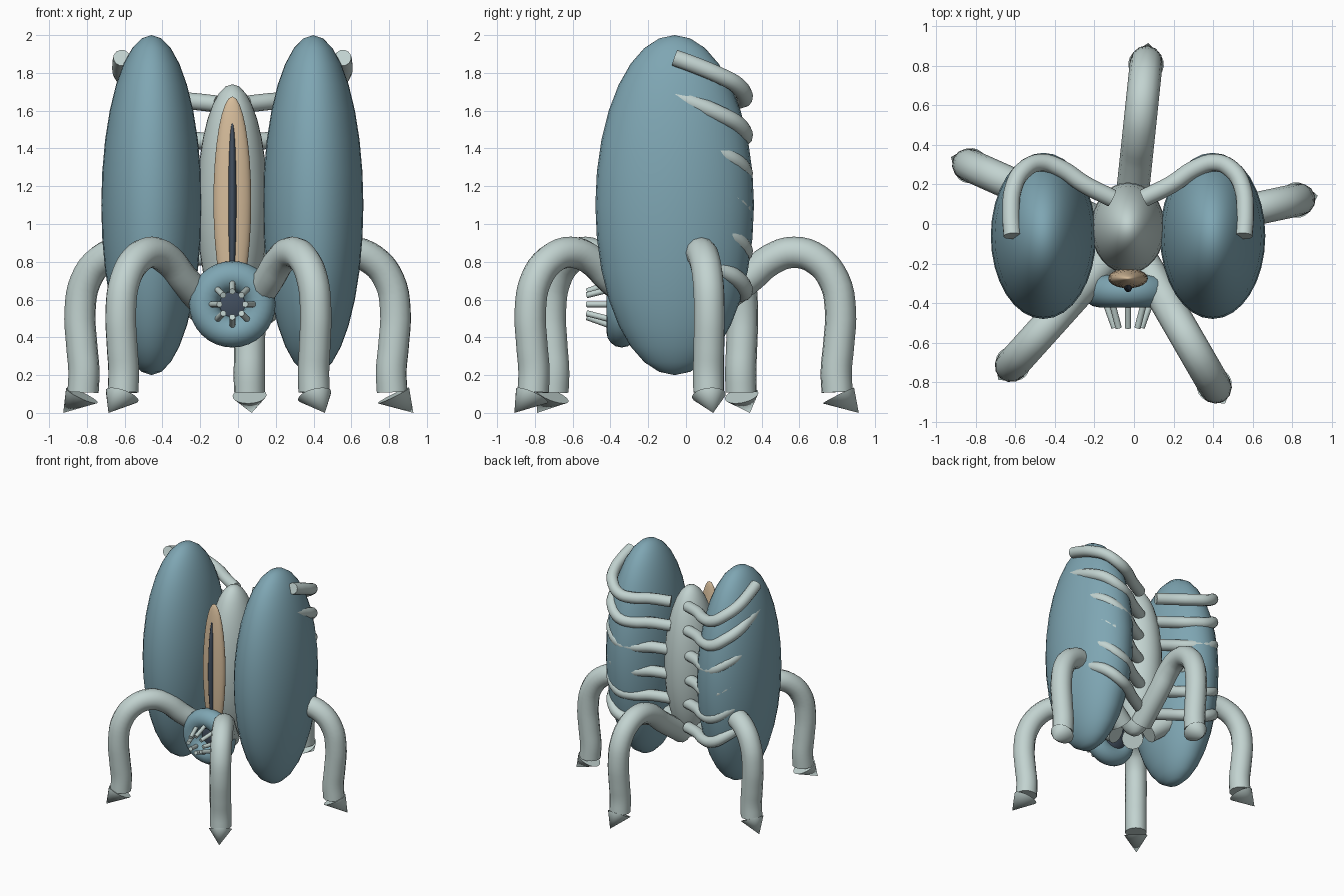
import bpy, bmesh, math
from mathutils import Vector

if "Cube" in bpy.data.objects:
    bpy.data.objects.remove(bpy.data.objects["Cube"])

CX = -0.03  # symmetry axis of the creature


def material(name, rgb):
    m = bpy.data.materials.new(name)
    m.diffuse_color = (*rgb, 1)
    m.use_nodes = True
    m.node_tree.nodes["Principled BSDF"].inputs["Base Color"].default_value = m.diffuse_color
    return m


PALE = material("pale_grey_green", (0.54, 0.65, 0.63))
BLUE = material("dusty_blue", (0.21, 0.38, 0.45))
TAN = material("tan", (0.68, 0.51, 0.33))
DARK = material("dark_slate", (0.055, 0.078, 0.115))


def finish(ob, name, mat):
    ob.name = name
    ob.data.materials.clear()
    ob.data.materials.append(mat)
    bpy.ops.object.select_all(action='DESELECT')
    ob.select_set(True)
    bpy.context.view_layer.objects.active = ob
    bpy.ops.object.shade_smooth_by_angle(angle=math.radians(40))
    return ob


def ellipsoid(name, loc, radii, mat):
    bpy.ops.mesh.primitive_uv_sphere_add(segments=32, ring_count=16, location=loc)
    ob = bpy.context.object
    ob.scale = radii
    return finish(ob, name, mat)


def tube(name, points, radius, mat):
    cu = bpy.data.curves.new(name, 'CURVE')
    cu.dimensions = '3D'
    cu.bevel_depth = radius
    cu.bevel_resolution = 4
    cu.resolution_u = 4
    cu.use_fill_caps = True
    sp = cu.splines.new('BEZIER')
    sp.bezier_points.add(len(points) - 1)
    for bp, p in zip(sp.bezier_points, points):
        bp.co = p
        bp.handle_left_type = bp.handle_right_type = 'AUTO'
    ob = bpy.data.objects.new(name, cu)
    bpy.context.collection.objects.link(ob)
    bpy.ops.object.select_all(action='DESELECT')
    ob.select_set(True)
    bpy.context.view_layer.objects.active = ob
    bpy.ops.object.convert(target='MESH')
    return finish(bpy.context.object, name, mat)


# Two large side pods and the central body
for side, s in (("left", -1), ("right", 1)):
    ellipsoid(side + "_pod", (CX + s * 0.428, -0.06, 1.1), (0.266, 0.42, 0.9), BLUE)
ellipsoid("body", (CX, -0.02, 1.1), (0.187, 0.23, 0.64), PALE)

# Front plate with its slit
ellipsoid("front_plate", (CX, -0.275, 1.12), (0.1, 0.05, 0.555), TAN)
ellipsoid("front_slit", (CX, -0.295, 1.12), (0.026, 0.05, 0.43), DARK)

# Round mouth: ring, dark throat, converging teeth
MZ = 0.575
bpy.ops.mesh.primitive_torus_add(major_segments=32, minor_segments=16, major_radius=0.148,
                                 minor_radius=0.081, location=(CX, -0.34, MZ),
                                 rotation=(math.pi / 2, 0, 0))
finish(bpy.context.object, "mouth_ring", BLUE)
ellipsoid("throat", (CX, -0.29, MZ), (0.13, 0.06, 0.13), DARK)
for i in range(8):
    a = i * math.pi / 4
    d = Vector((math.cos(a), 0, math.sin(a)))
    tube(f"tooth_{i + 1}", [Vector((CX, -0.38, MZ)) + d * 0.12,
                            Vector((CX, -0.525, MZ)) + d * 0.068], 0.016, PALE)

# Ribs hugging the back of each pod; x is measured from the symmetry axis
RIB = [(0.08, 0.13, -0.04), (0.22, 0.2, -0.025), (0.34, 0.28, -0.02), (0.44, 0.31, 0.0),
       (0.53, 0.27, 0.06), (0.58, 0.18, 0.11), (0.592, 0.05, 0.165), (0.585, -0.06, 0.205)]
for side, s in (("left", -1), ("right", 1)):
    for i in range(6):
        z0 = 1.675 - 0.205 * i
        tube(f"{side}_rib_{i + 1}", [(CX + s * x, y, z0 + z) for x, y, z in RIB], 0.045, PALE)

# Five arched legs around the body, given as (radius, height)
LEG = [(0.13, 0.52), (0.39, 0.71), (0.51, 0.81), (0.635, 0.85), (0.76, 0.81),
       (0.85, 0.70), (0.882, 0.55), (0.872, 0.35), (0.86, 0.22), (0.865, 0.11)]
for i in range(5):
    a = math.radians(12 + 72 * i)
    out = Vector((math.cos(a), math.sin(a), 0))
    across = Vector((-out.y, out.x, 0))
    up = Vector((0, 0, 1))
    hub = Vector((CX, -0.06, 0))
    tube(f"leg_{i + 1}", [hub + out * r + up * z for r, z in LEG], 0.083, PALE)
    # Pointed foot leaning outward
    bm = bmesh.new()
    ring = []
    for k in range(20):
        t = 2 * math.pi * k / 20
        c = math.cos(t)
        ring.append(bm.verts.new(hub + out * (0.872 + 0.083 * c) + across * 0.09 * math.sin(t)
                                 + up * (0.092 + 0.042 * c)))
    tip = bm.verts.new(hub + out * 0.98)
    bm.faces.new(ring)
    for k in range(20):
        bm.faces.new((ring[k], tip, ring[(k + 1) % 20]))
    bmesh.ops.recalc_face_normals(bm, faces=bm.faces)
    me = bpy.data.meshes.new("foot")
    bm.to_mesh(me)
    bm.free()
    foot = bpy.data.objects.new("foot", me)
    bpy.context.collection.objects.link(foot)
    finish(foot, f"foot_{i + 1}", PALE)
